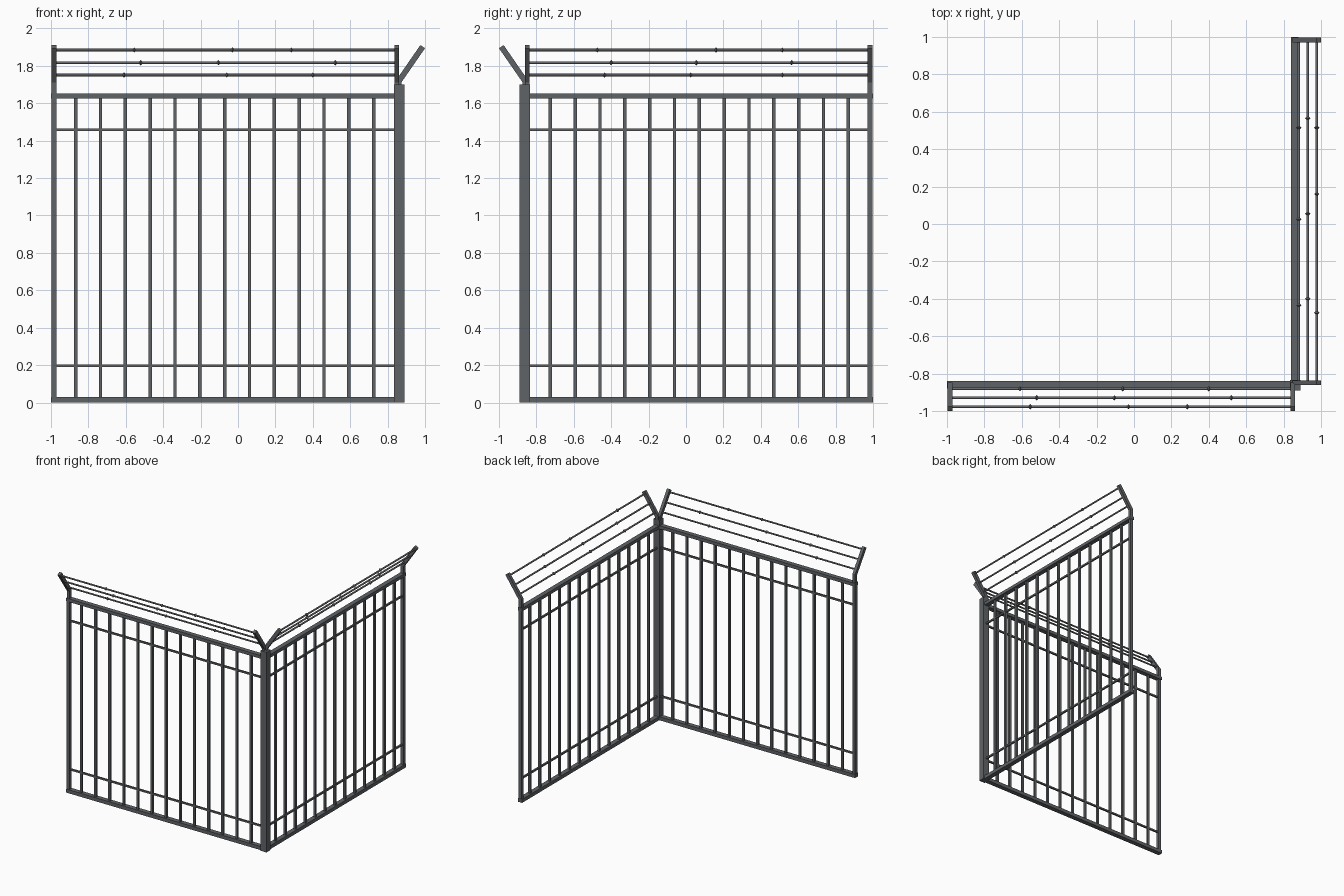
import bpy, bmesh, math
from mathutils import Vector, Matrix

if "Cube" in bpy.data.objects:
    bpy.data.objects.remove(bpy.data.objects["Cube"])


def mat(name, c):
    m = bpy.data.materials.new(name)
    m.diffuse_color = (*c, 1)
    m.use_nodes = True
    m.node_tree.nodes["Principled BSDF"].inputs["Base Color"].default_value = m.diffuse_color
    return m


STEEL = mat("dark grey steel", (0.118, 0.127, 0.136))
WIRE = mat("wire grey", (0.14, 0.145, 0.155))


def finish(name, bm, material, smooth=False):
    bmesh.ops.recalc_face_normals(bm, faces=bm.faces[:])
    for f in bm.faces:
        f.smooth = smooth and len(f.verts) == 4
    me = bpy.data.meshes.new(name)
    bm.to_mesh(me)
    bm.free()
    me.materials.append(material)
    ob = bpy.data.objects.new(name, me)
    bpy.context.collection.objects.link(ob)
    return ob


def add_box(bm, x0, x1, y0, y1, z0, z1):
    m = Matrix.Translation(((x0 + x1) / 2, (y0 + y1) / 2, (z0 + z1) / 2))
    bmesh.ops.create_cube(bm, size=1, matrix=m @ Matrix.Diagonal((x1 - x0, y1 - y0, z1 - z0, 1)))


def add_cone(bm, r1, r2, x0, x1, y, z, seg):
    # cone or cylinder lying along x
    m = Matrix.Translation(((x0 + x1) / 2, y, z)) @ Matrix.Rotation(math.pi / 2, 4, 'Y')
    bmesh.ops.create_cone(bm, cap_ends=True, segments=seg, radius1=r1, radius2=r2,
                          depth=x1 - x0, matrix=m)


def add_arm(bm, x0, x1):
    # bracket: short upright, then a slanted strip leaning outward
    pts = [(-0.848, 1.64), (-0.848, 1.727), (-0.975, 1.911), (-1.0, 1.894), (-0.874, 1.712), (-0.874, 1.64)]
    a = [bm.verts.new((x0, y, z)) for y, z in pts]
    b = [bm.verts.new((x1, y, z)) for y, z in pts]
    for i in range(6):
        j = (i + 1) % 6
        bm.faces.new((a[i], a[j], b[j], b[i]))
    for q in (a, b):
        for ids in ((0, 1, 4, 5), (1, 2, 3, 4)):
            bm.faces.new([q[i] for i in ids])


Y = -0.86
WIRES = [(-0.977, 1.885), (-0.929, 1.817), (-0.881, 1.751)]


def panel(side, barbs, turn):
    parts = []
    # top and bottom rails
    bm = bmesh.new()
    add_box(bm, -1.0, 0.85, Y - 0.02, Y + 0.02, 0.0, 0.03)
    add_box(bm, -1.0, 0.85, Y - 0.02, Y + 0.02, 1.625, 1.652)
    parts.append(finish(side + "_main_rails", bm, STEEL))
    # thin cross rails
    bm = bmesh.new()
    for z in (0.197, 1.459):
        add_box(bm, -0.98, 0.85, Y - 0.007, Y + 0.007, z - 0.007, z + 0.007)
    parts.append(finish(side + "_cross_rails", bm, STEEL))
    # upright bars
    bm = bmesh.new()
    for i in range(13):
        x = -0.868 + i * 0.1328
        add_box(bm, x - 0.009, x + 0.009, Y - 0.009, Y + 0.009, 0.02, 1.64)
    parts.append(finish(side + "_bars", bm, STEEL))
    # end upright
    bm = bmesh.new()
    add_box(bm, -0.997, -0.971, Y - 0.014, Y + 0.014, 0.01, 1.64)
    parts.append(finish(side + "_end_post", bm, STEEL))
    # wire brackets
    bm = bmesh.new()
    add_arm(bm, -0.996, -0.971)
    add_arm(bm, 0.836, 0.861)
    parts.append(finish(side + "_wire_brackets", bm, STEEL))
    # wires
    bm = bmesh.new()
    for y, z in WIRES:
        add_cone(bm, 0.007, 0.007, -0.985, 0.85, y, z, 8)
    parts.append(finish(side + "_wires", bm, WIRE, True))
    # barbs as small double cones
    bm = bmesh.new()
    for (y, z), xs in zip(WIRES, barbs):
        for x in xs:
            add_cone(bm, 0.006, 0.014, x - 0.008, x, y, z, 8)
            add_cone(bm, 0.014, 0.006, x, x + 0.008, y, z, 8)
    parts.append(finish(side + "_barbs", bm, WIRE, True))
    if turn:  # reflect across the corner diagonal
        ref = Matrix(((0, -1, 0, 0), (-1, 0, 0, 0), (0, 0, 1, 0), (0, 0, 0, 1)))
        for ob in parts:
            ob.data.transform(ref)
            ob.data.flip_normals()


panel("front", [(-0.555, -0.03, 0.285), (-0.52, -0.105, 0.52), (-0.61, -0.06, 0.40)], False)
panel("right", [(0.475, -0.16, -0.515), (0.40, -0.055, -0.565), (0.435, -0.025, -0.515)], True)

# corner post
bm = bmesh.new()
add_box(bm, 0.835, 0.89, -0.89, -0.835, 0.0, 1.70)
finish("corner_post", bm, STEEL)
